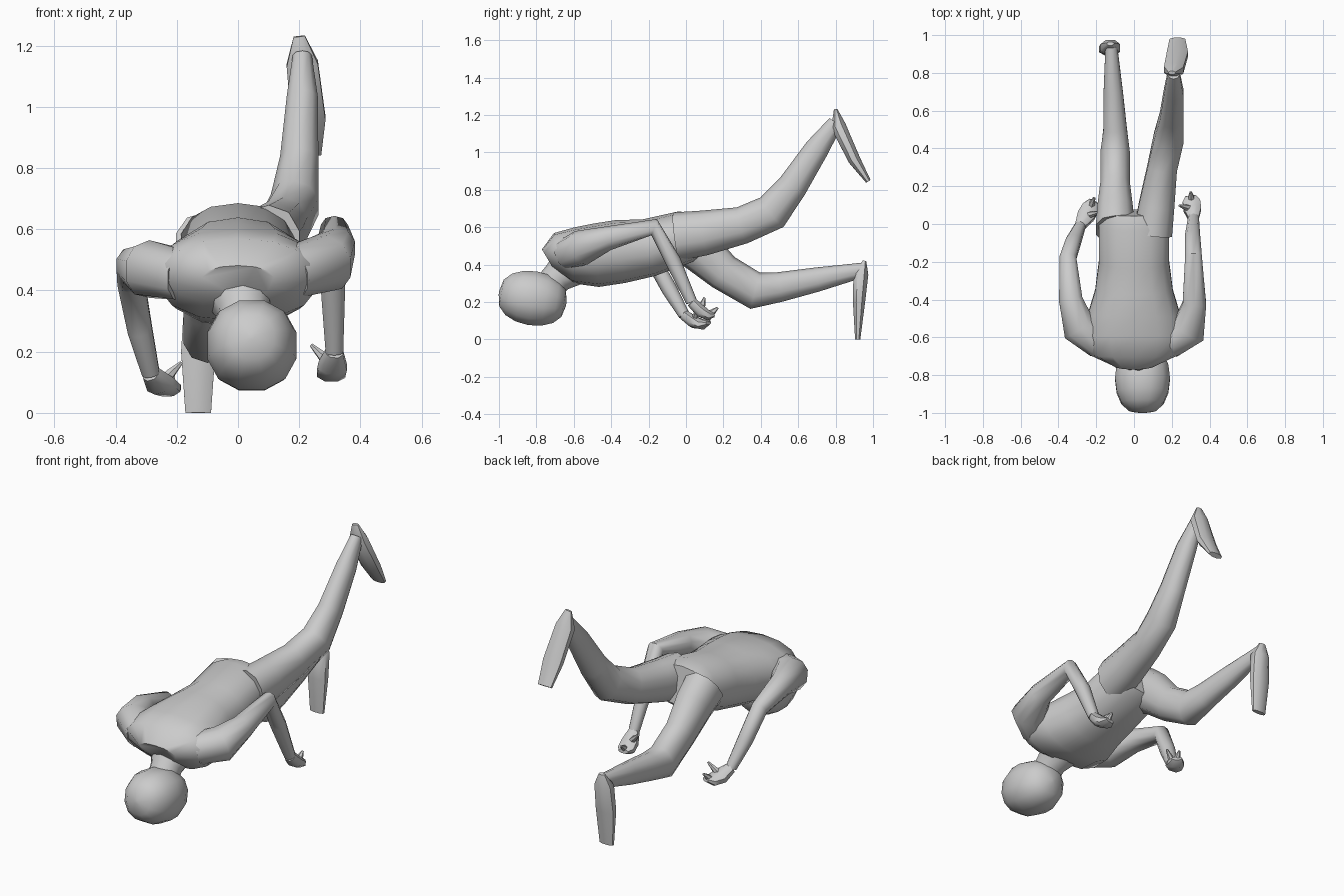
import bpy
import bmesh
import math
from mathutils import Vector

cube = bpy.data.objects.get("Cube")
if cube:
    bpy.data.objects.remove(cube, do_unlink=True)

# One plain colour for the whole figure
grey = bpy.data.materials.new("plain_grey")
grey.use_nodes = True
colour = (.6, .6, .6, 1)
grey.diffuse_color = colour
grey.node_tree.nodes["Principled BSDF"].inputs["Base Color"].default_value = colour


def rounded(value):
    """Swell a sine or cosine a little, so cross-sections become slightly boxy."""
    return math.copysign(abs(value) ** .9, value)


def loft(name, path, widths, depths, sides=10):
    """Skin a closed tube along a path, with a half width and half depth per point."""
    bm = bmesh.new()
    centres = [Vector(point) for point in path]
    loops = []
    for i, centre in enumerate(centres):
        before = centres[max(i - 1, 0)]
        after = centres[min(i + 1, len(centres) - 1)]
        along = (after - before).normalized()
        sideways = Vector((1, 0, 0))
        across = (sideways - along * along.dot(sideways)).normalized()
        through = along.cross(across)
        loop = []
        for k in range(sides):
            angle = math.tau * (k + .5) / sides
            offset = across * rounded(math.cos(angle)) * widths[i]
            offset += through * rounded(math.sin(angle)) * depths[i]
            loop.append(bm.verts.new(centre + offset))
        loops.append(loop)
    for first, second in zip(loops, loops[1:]):
        for k in range(sides):
            n = (k + 1) % sides
            bm.faces.new((first[k], first[n], second[n], second[k]))
    bm.faces.new(loops[0])
    bm.faces.new(loops[-1])
    bmesh.ops.recalc_face_normals(bm, faces=bm.faces)
    mesh = bpy.data.meshes.new(name)
    bm.to_mesh(mesh)
    bm.free()
    mesh.materials.append(grey)
    mesh.shade_smooth()
    mesh.set_sharp_from_angle(angle=math.radians(50))
    obj = bpy.data.objects.new(name, mesh)
    bpy.context.collection.objects.link(obj)


def limb(name, path, radii, flatness=1):
    """Tapered tube whose width is a fixed share of its depth."""
    loft(name, path, [radius * flatness for radius in radii], radii)


def finger(name, start, tip):
    """Thin taper for a finger or thumb."""
    radii = (.02, .016, .006)
    loft(name, (start, start.lerp(tip, .5), tip), radii, radii, sides=6)


def hand(side, wrist, tip, inward):
    """Flat palm with a thumb pointing at the body and one curled finger."""
    wrist, tip = Vector(wrist), Vector(tip)
    sag = Vector((0, 0, -.02))
    palm = wrist.lerp(tip, .4) + sag
    knuckles = wrist.lerp(tip, .75) + sag
    loft(side + "_hand", (wrist, palm, knuckles, tip),
         (.03, .05, .05, .03), (.03, .035, .028, .012), sides=8)
    finger(side + "_thumb", palm, palm + Vector((inward * .07, .02, .07)))
    finger(side + "_finger", knuckles, tip + Vector((0, .02, .04)))


# Torso, from the shoulders to the hips
torso_line = [(-.74, .43), (-.69, .46), (-.6, .45), (-.48, .45),
              (-.35, .47), (-.2, .49), (0, .55), (.06, .56)]
loft("torso", [(0, y, z) for y, z in torso_line],
     (.12, .24, .27, .25, .21, .19, .19, .17),
     (.06, .11, .15, .17, .17, .155, .14, .11), sides=14)

# Neck and downturned, egg-shaped head
neck_radii = (.08, .085, .13)
limb("neck", [(.03, -.77, .24), (.02, -.69, .33), (0, -.58, .42)], neck_radii)
head_line, head_radii = [], []
head_steps = 8
for step in range(head_steps + 1):
    turn = math.pi * step / head_steps
    head_line.append((.045, -.82 - .18 * math.cos(turn), .22 + .03 * math.cos(turn)))
    head_radii.append(.01 + .14 * math.sin(turn) ** .8)
loft("head", head_line, head_radii, head_radii, sides=12)

# Arms: the left elbow is held high, the right arm hangs lower
arm_radii = (.085, .095, .065, .046, .042, .03)
left_wrist = (.315, .03, .2)
right_wrist = (-.285, -.01, .13)
limb("left_arm", [(.18, -.63, .46), (.29, -.56, .49), (.32, -.42, .54),
                  (.315, -.17, .6), (.31, -.07, .42), left_wrist], arm_radii)
limb("right_arm", [(-.18, -.63, .45), (-.29, -.55, .47), (-.335, -.4, .48),
                   (-.35, -.18, .43), (-.32, -.09, .27), right_wrist], arm_radii)
hand("left", left_wrist, (.3, .15, .13), inward=-1)
hand("right", right_wrist, (-.21, .12, .09), inward=1)

# Legs: the left is kicked up behind, the right bends beneath the body
leg_radii = (.13, .12, .1, .1, .08, .065, .04)
limb("left_leg", [(.1, -.05, .55), (.12, .1, .57), (.15, .3, .61), (.185, .46, .68),
                  (.2, .57, .82), (.21, .7, 1.02), (.21, .8, 1.16)], leg_radii, .82)
limb("right_leg", [(-.1, -.03, .55), (-.1, .07, .48), (-.1, .2, .36), (-.1, .37, .26),
                   (-.1, .5, .28), (-.11, .7, .32), (-.12, .94, .37)], leg_radii, .82)

# Feet, from the heel to the toes
foot_widths = (.02, .055, .06, .045)
foot_depths = (.01, .043, .035, .015)
loft("left_foot", [(.2, .8, 1.23), (.21, .815, 1.14), (.23, .9, .96), (.23, .975, .845)],
     foot_widths, foot_depths, sides=8)
loft("right_foot", [(-.125, .955, .42), (-.125, .935, .35), (-.13, .925, .2), (-.13, .918, 0)],
     foot_widths, foot_depths, sides=8)
